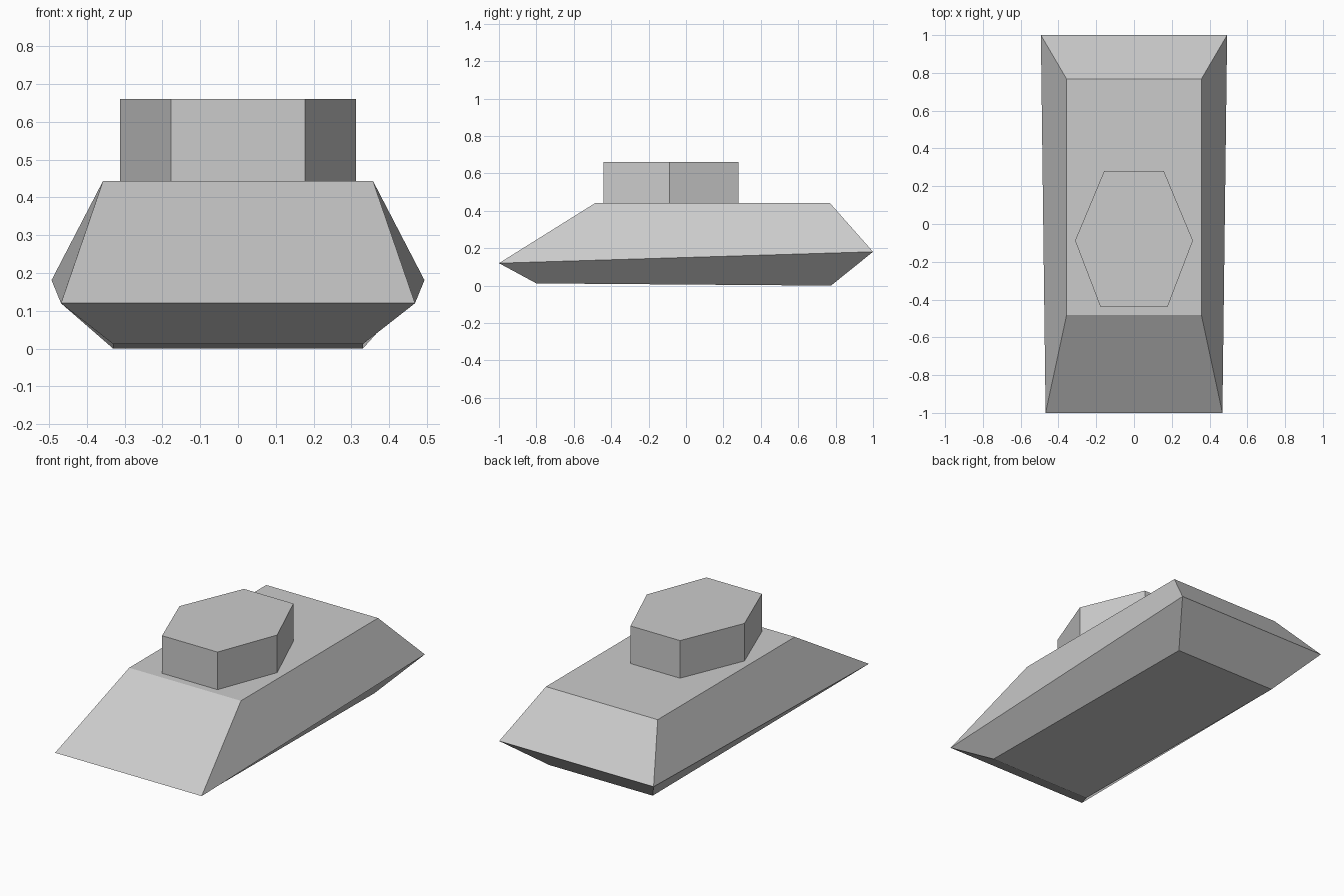
import bpy

if "Cube" in bpy.data.objects:
    bpy.data.objects.remove(bpy.data.objects["Cube"])


def loft(name, rings):
    """Closed solid through a stack of rings with equal point counts."""
    n = len(rings[0])
    verts = [p for ring in rings for p in ring]
    faces = [tuple(reversed(range(n))),
             tuple(range(len(verts) - n, len(verts)))]
    for r in range(len(rings) - 1):
        for i in range(n):
            j = (i + 1) % n
            a, b = r * n, (r + 1) * n
            faces.append((a + i, a + j, b + j, b + i))
    mesh = bpy.data.meshes.new(name)
    mesh.from_pydata(verts, [], faces)
    mesh.update()
    obj = bpy.data.objects.new(name, mesh)
    bpy.context.collection.objects.link(obj)
    return obj


def mirrored(half):
    """Right-hand points, front to back, completed by their mirror image."""
    return half + [(-x, y, z) for x, y, z in reversed(half)]


# Hull: belly, widest rim, deck
loft("hull", [
    mirrored([(0.33, -0.80, 0.012), (0.33, 0.775, 0.0)]),
    mirrored([(0.468, -1.0, 0.12), (0.493, 1.0, 0.181)]),
    mirrored([(0.357, -0.483, 0.443), (0.357, 0.768, 0.443)]),
])

# Turret: six-sided prism standing on the deck
hexagon = [(0.177, -0.44), (0.312, -0.088), (0.158, 0.28)]
loft("turret", [mirrored([(x, y, z) for x, y in hexagon])
                for z in (0.443, 0.66)])
